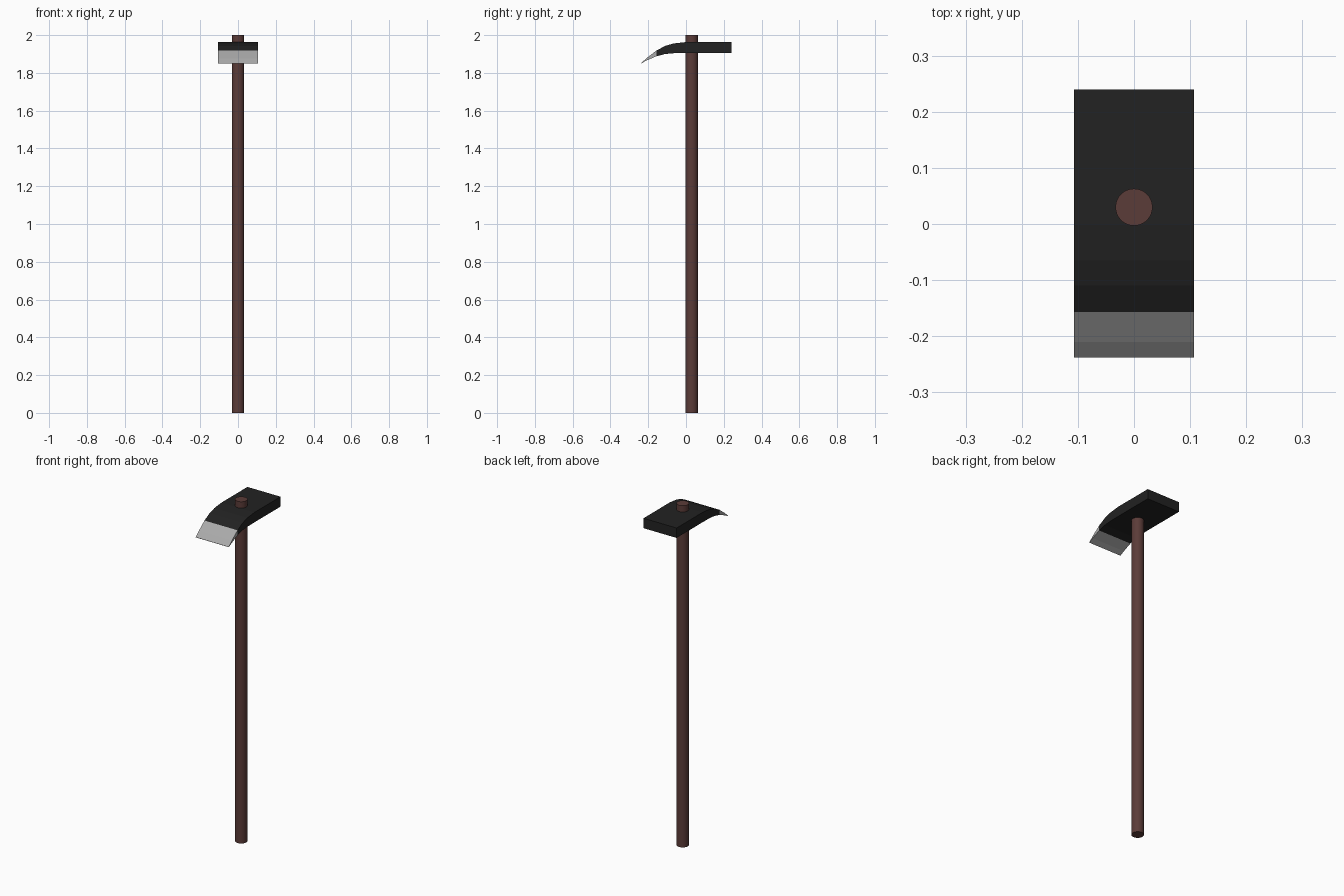
import bpy, bmesh

if "Cube" in bpy.data.objects:
    bpy.data.objects.remove(bpy.data.objects["Cube"])

HALF_W = 0.107


def material(name, rgb):
    m = bpy.data.materials.new(name)
    m.diffuse_color = (*rgb, 1)
    m.use_nodes = True
    m.node_tree.nodes["Principled BSDF"].inputs["Base Color"].default_value = m.diffuse_color
    return m


def strip(name, stations, mat, cap_first=False):
    """Loft a bar through (y, top z, bottom z) stations, open at the joint."""
    bm = bmesh.new()
    rings = []
    for y, top, bottom in stations:
        corners = [(-HALF_W, top), (HALF_W, top), (HALF_W, bottom), (-HALF_W, bottom)]
        rings.append([bm.verts.new((x, y, z)) for x, z in corners])
    for a, b in zip(rings, rings[1:]):
        for i in range(4):
            j = (i + 1) % 4
            bm.faces.new((a[i], a[j], b[j], b[i]))
    if cap_first:
        bm.faces.new(rings[0])
    bmesh.ops.remove_doubles(bm, verts=bm.verts, dist=1e-5)
    bmesh.ops.recalc_face_normals(bm, faces=bm.faces)
    me = bpy.data.meshes.new(name)
    bm.to_mesh(me)
    bm.free()
    me.materials.append(mat)
    ob = bpy.data.objects.new(name, me)
    bpy.context.collection.objects.link(ob)
    return ob


wood = material("wood", (0.105, 0.045, 0.04))
iron = material("dark_iron", (0.016, 0.016, 0.016))
steel = material("bare_steel", (0.4, 0.4, 0.4))

# Handle
bpy.ops.mesh.primitive_cylinder_add(vertices=32, radius=0.033, depth=2, location=(0, 0.03, 1))
handle = bpy.context.object
handle.name = "handle"
handle.data.materials.append(wood)
bpy.ops.object.shade_smooth_by_angle()

# Head: straight block that curves down towards the front
joint = (-0.157, 1.918, 1.888)
strip("head", [(0.24, 1.963, 1.905), (0.0, 1.963, 1.905), (-0.065, 1.956, 1.904),
               (-0.11, 1.943, 1.9), joint], iron, cap_first=True)

# Blade: tapers to a sharp cutting edge
blade = strip("blade", [joint, (-0.21, 1.877, 1.865), (-0.238, 1.851, 1.850)], steel)
bm = bmesh.new()
bm.from_mesh(blade.data)
tip = sorted(bm.verts, key=lambda v: v.co.y)[:4]
bm.faces.new(sorted(tip[:4], key=lambda v: (v.co.x, v.co.z if v.co.x < 0 else -v.co.z)))
bmesh.ops.recalc_face_normals(bm, faces=bm.faces)
bm.to_mesh(blade.data)
bm.free()
